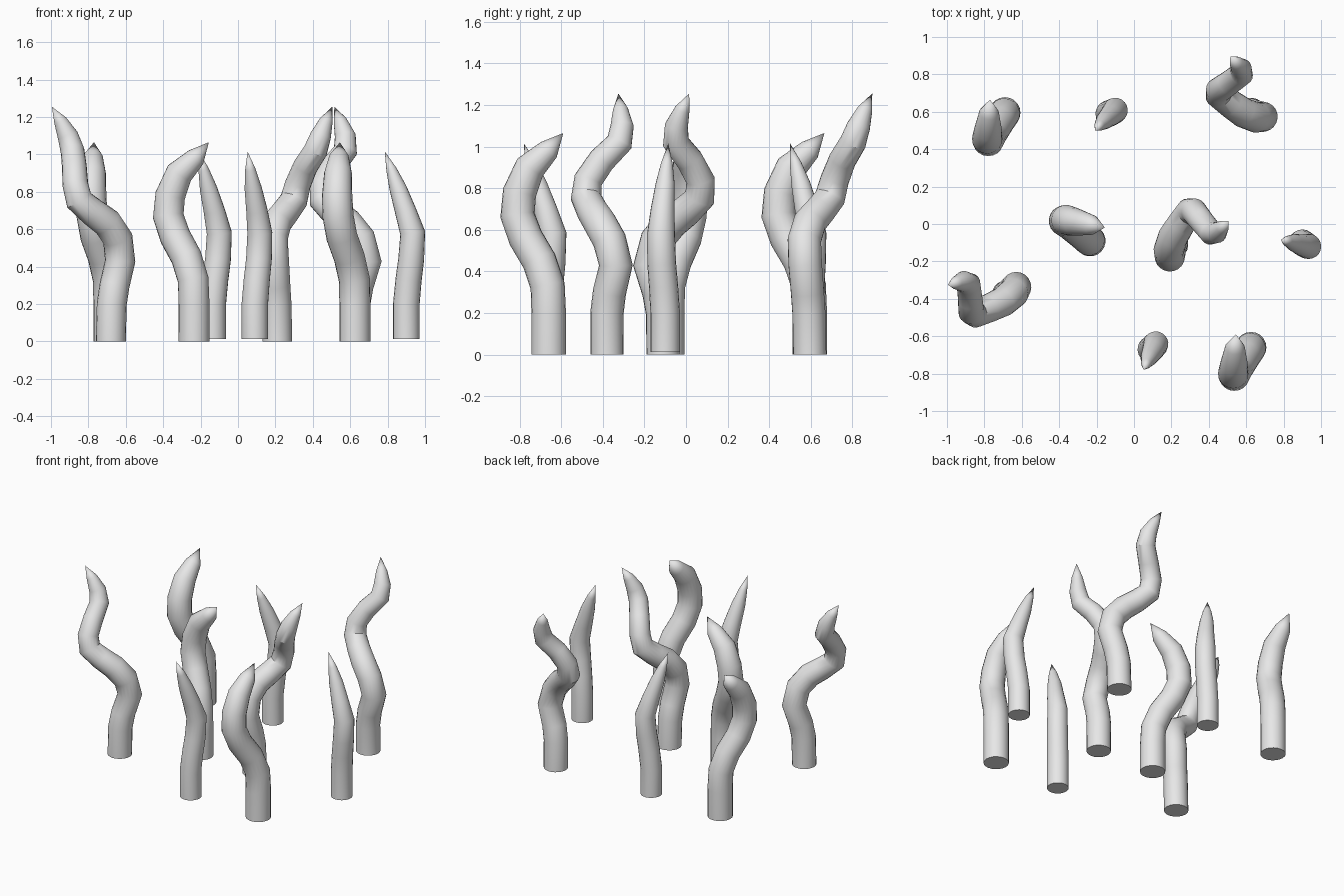
import bpy, bmesh, math
from mathutils import Vector

cube = bpy.data.objects.get("Cube")
if cube:
    bpy.data.objects.remove(cube, do_unlink=True)

SIDES = 20

grey = bpy.data.materials.new("plain_grey")
grey.use_nodes = True
grey.diffuse_color = (0.8, 0.8, 0.8, 1)
grey.node_tree.nodes["Principled BSDF"].inputs["Base Color"].default_value = (0.8, 0.8, 0.8, 1)


def tentacle_mesh(name, path):
    """Sweep a circle along (x, y, z, radius) points, closing to a pointed tip."""
    centres = [Vector(p[:3]) for p in path]
    bm = bmesh.new()
    rings = []
    side, up = Vector((1, 0, 0)), Vector((0, 0, 1))
    for i, p in enumerate(path[:-1]):
        ahead = (centres[i + 1] - centres[i]).normalized()
        behind = (centres[i] - centres[i - 1]).normalized() if i else up
        tangent = (ahead + behind).normalized() if i else up
        side = up.rotation_difference(tangent) @ side
        up = tangent
        other = up.cross(side)
        ring = []
        for k in range(SIDES):
            a = math.tau * k / SIDES
            ring.append(bm.verts.new(centres[i] + p[3] * (side * math.cos(a) + other * math.sin(a))))
        rings.append(ring)
    tip = bm.verts.new(centres[-1])
    # base cap, walls, tip
    bm.faces.new(list(reversed(rings[0])))
    for k in range(SIDES):
        n = (k + 1) % SIDES
        for low, high in zip(rings, rings[1:]):
            bm.faces.new((low[k], low[n], high[n], high[k]))
        bm.faces.new((rings[-1][k], rings[-1][n], tip))
    mesh = bpy.data.meshes.new(name)
    bm.to_mesh(mesh)
    bm.free()
    mesh.materials.append(grey)
    return mesh


# Centre lines relative to the base
twisted = [(0, 0, 0, .08), (.005, 0, .2, .08), (.02, .012, .3, .08), (.05, .043, .43, .081),
           (.037, .012, .55, .081), (-.02, -.035, .635, .08), (-.095, -.07, .69, .076),
           (-.17, -.1, .755, .074), (-.19, -.09, .84, .069), (-.195, -.025, .935, .066),
           (-.205, .06, 1.02, .064), (-.23, .073, 1.1, .056), (-.27, .065, 1.18, .036),
           (-.315, .055, 1.255, 0)]
hooked = [(0, 0, 0, .083), (0, 0, .2, .083), (-.003, -.005, .33, .083), (-.03, -.045, .45, .083),
          (-.07, -.11, .56, .083), (-.09, -.15, .67, .083), (-.095, -.14, .78, .081),
          (-.09, -.09, .9, .074), (-.085, 0, .985, .053), (-.08, .07, 1.065, 0)]
slender = [(0, 0, .012, .071), (0, 0, .2, .071), (.012, -.008, .33, .07), (.026, -.017, .44, .069),
           (.034, -.02, .58, .067), (-.005, -.012, .7, .057), (-.045, 0, .82, .046),
           (-.08, .008, .92, .028), (-.115, .015, 1.015, 0)]

# Each shape with its placements: x, y, turn in degrees
groups = [
    ("twisted_tentacle", twisted, [(-.68, -.38, 0), (.21, -.11, 213), (.625, .595, -60)]),
    ("hooked_tentacle", hooked, [(-.69, .595, 0), (-.235, -.09, -97), (.625, -.66, 0)]),
    ("slender_tentacle", slender, [(-.135, .59, 58), (.09, -.67, 78), (.9, -.1, 0)]),
]
for name, path, places in groups:
    mesh = tentacle_mesh(name, path)
    for number, (x, y, turn) in enumerate(places, 1):
        obj = bpy.data.objects.new(f"{name}_{number}", mesh)
        obj.location = (x, y, 0)
        obj.rotation_euler.z = math.radians(turn)
        bpy.context.collection.objects.link(obj)

    # smooth sides with crisp base edge
    mesh.shade_smooth()
    mesh.set_sharp_from_angle(angle=math.radians(35))
